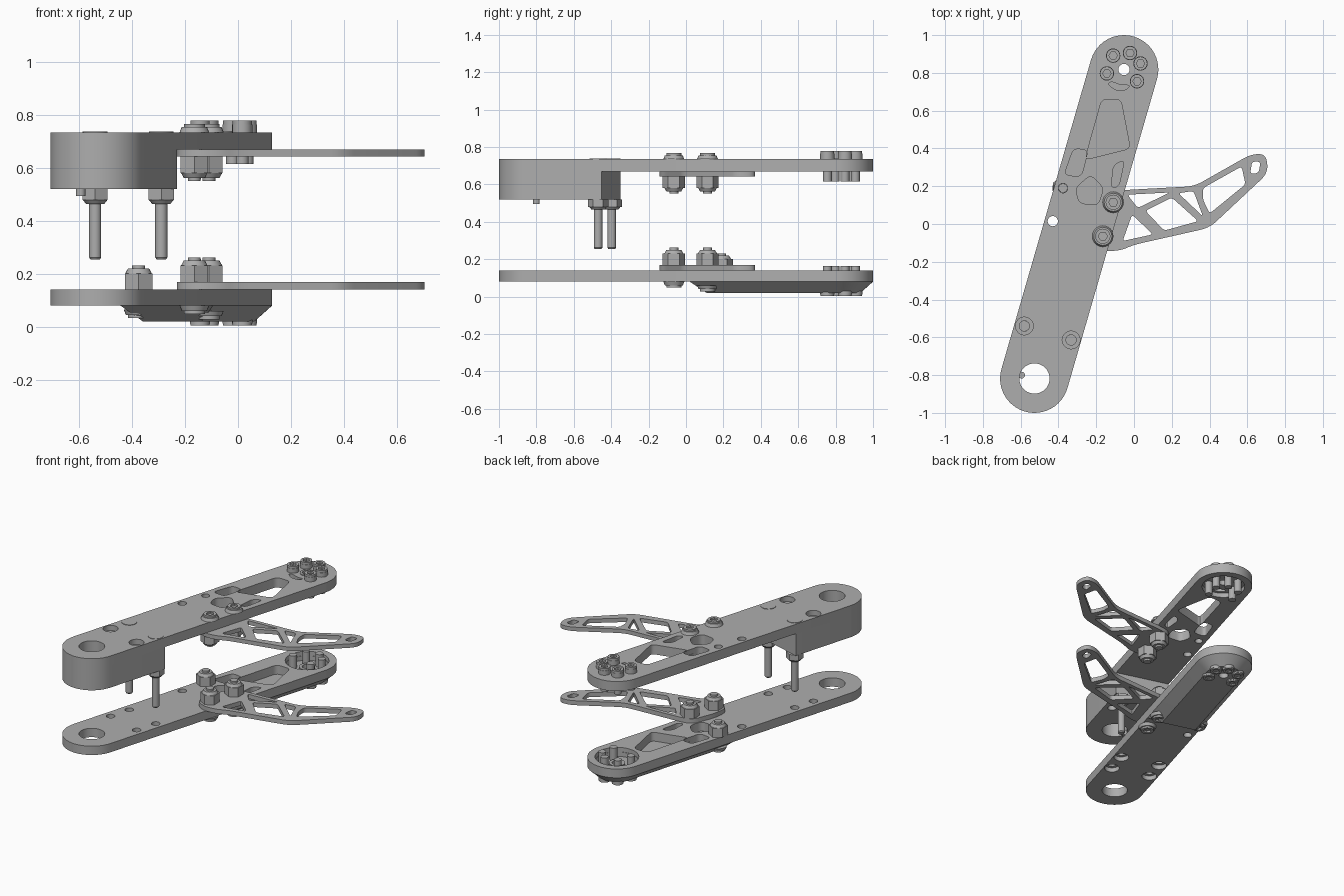
import bpy, bmesh
from math import sin, cos, pi, radians
from mathutils import Vector

cube = bpy.data.objects.get("Cube")
if cube:
    bpy.data.objects.remove(cube, do_unlink=True)

grey = bpy.data.materials.new("machined grey")
grey.use_nodes = True
grey.diffuse_color = (0.42, 0.42, 0.42, 1)
grey.node_tree.nodes["Principled BSDF"].inputs["Base Color"].default_value = (0.42, 0.42, 0.42, 1)

# Arm axis: u runs from the front pivot to the rear mount, v runs across
FRONT, REAR = Vector((-0.527, -0.818)), Vector((-0.053, 0.818))
LENGTH = (REAR - FRONT).length
ALONG = (REAR - FRONT).normalized()
ACROSS = Vector((ALONG.y, -ALONG.x))
R = 0.182


def activate(obj):
    bpy.ops.object.select_all(action='DESELECT')
    obj.select_set(True)
    bpy.context.view_layer.objects.active = obj


def finish(obj, name):
    obj.name = name
    obj.data.materials.clear()
    obj.data.materials.append(grey)
    activate(obj)
    bpy.ops.object.shade_smooth_by_angle(angle=radians(30))
    return obj


def circle(c, r, n=32):
    return [Vector((c[0] + r * cos(2 * pi * i / n), c[1] + r * sin(2 * pi * i / n))) for i in range(n)]


def rounded(points, r, steps=5):
    """Polygon with every corner replaced by a small curve."""
    pts, out = [Vector(p) for p in points], []
    for i, p in enumerate(pts):
        a, b = pts[i - 1] - p, pts[(i + 1) % len(pts)] - p
        a *= min(r / a.length, 0.45)
        b *= min(r / b.length, 0.45)
        for s in range(steps + 1):
            t = s / steps
            out.append(p + a * (1 - t) ** 2 + b * t ** 2)
    return out


def stadium(u0, u1, r, round_start=True, round_end=True, n=24):
    """Outline along the arm axis with round or square ends."""
    uv = []
    for u, start, is_round in ((u1, -pi / 2, round_end), (u0, pi / 2, round_start)):
        steps = n if is_round else 1
        for i in range(steps + 1):
            a = start + pi * i / steps
            uv.append((u + (r * cos(a) if is_round else 0), r * sin(a)))
    return [FRONT + ALONG * u + ACROSS * v for u, v in uv]


def plate(name, loops, z0, z1):
    """Flat part: the first loop is the outline, the others are holes."""
    curve = bpy.data.curves.new(name, 'CURVE')
    curve.dimensions, curve.fill_mode = '2D', 'BOTH'
    curve.extrude = (z1 - z0) / 2
    for loop in loops:
        spline = curve.splines.new('POLY')
        spline.points.add(len(loop) - 1)
        for point, p in zip(spline.points, loop):
            point.co = (p[0], p[1], 0, 1)
        spline.use_cyclic_u = True
    obj = bpy.data.objects.new(name, curve)
    bpy.context.collection.objects.link(obj)
    obj.location.z = (z0 + z1) / 2
    activate(obj)
    bpy.ops.object.convert(target='MESH')
    obj = bpy.context.object
    bm = bmesh.new()
    bm.from_mesh(obj.data)
    bmesh.ops.remove_doubles(bm, verts=bm.verts, dist=0.00001)
    bmesh.ops.recalc_face_normals(bm, faces=bm.faces)
    bm.to_mesh(obj.data)
    bm.free()
    return finish(obj, name)


def rod(name, c, z0, z1, r0, r1=None, sides=24):
    bpy.ops.mesh.primitive_cone_add(vertices=sides, radius1=r0, radius2=r0 if r1 is None else r1,
                                    depth=abs(z1 - z0), location=(c[0], c[1], (z0 + z1) / 2))
    return finish(bpy.context.object, name)


def span(name, c, z, up, a, b, r0, r1, sides=24):
    """Rod measured from surface z, pointing up (1) or down (-1)."""
    if up > 0:
        rod(name, c, z + a, z + b, r0, r1, sides)
    else:
        rod(name, c, z - b, z - a, r1, r0, sides)


def lock_nut(name, c, z, up):
    span(name, c, z, up, 0, 0.062, 0.06, 0.06, 6)
    span(name + "_collar", c, z, up, 0.062, 0.08, 0.05, 0.04)
    span(name + "_bolt_tip", c, z, up, 0, 0.092, 0.027, 0.024)


def button_head(name, c, z, up):
    span(name, c, z, up, 0, 0.02, 0.056, 0.048)
    lo, hi = sorted((z + up * 0.02, z + up * 0.032))
    plate(name + "_rim", [circle(c, 0.04), circle(c, 0.024, 6)], lo, hi)


# Pockets and holes shared by both arms
windows = [rounded(w, 0.03) for w in (
    [(-0.17, 0.66), (-0.07, 0.66), (-0.02, 0.4), (-0.26, 0.34)],
    [(-0.32, 0.4), (-0.24, 0.39), (-0.28, 0.25), (-0.37, 0.26)],
    [(-0.31, 0.19), (-0.23, 0.26), (-0.16, 0.19), (-0.19, 0.1), (-0.29, 0.11)],
    [(-0.11, 0.31), (-0.05, 0.34), (-0.08, 0.2), (-0.12, 0.19)])]
pivot = circle(FRONT, 0.08, 40)
side_hole = circle((-0.43, 0.015), 0.027)
sinks = [(-0.58, -0.54), (-0.333, -0.614)]
studs = [(-0.54, -0.397), (-0.29, -0.47)]
mounts = [(-0.11, 0.115), (-0.165, -0.065)]
third = (-0.376, 0.19)
motor_bolts = [REAR + 0.093 * Vector((cos(radians(a)), sin(radians(a)))) for a in (20, 70, 128, 193, 318)]
arm = stadium(0, LENGTH, R)
common = [arm, pivot, side_hole] + windows
wide = [circle(c, 0.047) for c in sinks]
narrow = [circle(c, 0.027) for c in sinks]
slot = rounded([(-0.14, 0.74), (-0.12, 0.755), (-0.07, 0.735), (-0.02, 0.735), (-0.04, 0.71), (-0.09, 0.705)], 0.02)
bore = circle(REAR, 0.03)
recess = circle(REAR, 0.135, 40)

# Upper arm: top skin, recessed lower layer, deep front block
plate("upper_arm_top", common + wide + [circle(third, 0.025), bore, slot], 0.7, 0.735)
plate("upper_arm_base", common + narrow + [circle(third, 0.025), recess], 0.67, 0.7)
plate("upper_front_block", [stadium(0, 0.434, R, True, False), pivot] + narrow, 0.52, 0.67)
plate("upper_bore_collar", [circle(REAR, 0.045), bore], 0.735, 0.74)
for c in sinks:
    rod("recessed_screw", c, 0.6, 0.69, 0.027)
for c in studs:
    rod("stud_cap", c, 0.73, 0.738, 0.047)
    rod("stud_nut", c, 0.48, 0.52, 0.055, sides=6)
    rod("stud_nut_collar", c, 0.465, 0.48, 0.035, 0.047)
    rod("stud_shaft", c, 0.262, 0.5, 0.023)
    rod("stud_tip", c, 0.255, 0.262, 0.018, 0.023)
rod("locating_pin", (-0.595, -0.8), 0.495, 0.53, 0.018)

# Lower arm: two layers, countersunk underneath
stud_holes = [circle(c, 0.027) for c in studs]
plate("lower_arm_top", common + narrow + stud_holes + [recess], 0.11, 0.14)
plate("lower_arm_base", common + wide + [circle(c, 0.047) for c in studs] + [circle(REAR, 0.132, 40)], 0.08, 0.11)

# Bevelled skid under the rear half of the lower arm
bm = bmesh.new()
rings = []
for outline, z in ((stadium(0.925, LENGTH, R, False), 0.08), (stadium(1.0, LENGTH, 0.115, False), 0.02)):
    rings.append([bm.verts.new((p.x, p.y, z)) for p in outline])
    bm.faces.new(rings[-1])
top, low = rings
for i in range(len(top)):
    bm.faces.new((top[i - 1], top[i], low[i], low[i - 1]))
bmesh.ops.recalc_face_normals(bm, faces=bm.faces)
mesh = bpy.data.meshes.new("skid")
bm.to_mesh(mesh)
bm.free()
skid = bpy.data.objects.new("skid", mesh)
bpy.context.collection.objects.link(skid)
cutter = rod("bore_cutter", REAR, -0.1, 0.3, 0.03, sides=32)
cutter.hide_render = True
cut = skid.modifiers.new("bore", 'BOOLEAN')
cut.operation, cut.object, cut.solver = 'DIFFERENCE', cutter, 'EXACT'
activate(skid)
bpy.ops.object.modifier_apply(modifier="bore")
bpy.data.objects.remove(cutter, do_unlink=True)
finish(skid, "skid")
plate("lower_bore_collar", [circle(REAR, 0.05), bore], 0.08, 0.1)

# Ring of socket bolts at the rear mount of each arm
for c in motor_bolts:
    rod("motor_bolt_head", c, 0.735, 0.765, 0.038)
    plate("motor_bolt_rim", [circle(c, 0.036), circle(c, 0.022, 6)], 0.765, 0.78)
    rod("motor_bolt_shaft", c, 0.615, 0.7, 0.024)
    rod("lower_motor_bolt_head", c, 0.012, 0.03, 0.038)
    plate("lower_motor_bolt_rim", [circle(c, 0.036), circle(c, 0.022, 6)], 0.004, 0.012)
    rod("lower_motor_bolt_shaft", c, 0.07, 0.165, 0.024)

# Truss bracket, one per arm
bracket = [rounded([(-0.16, 0.165), (-0.05, 0.18), (0.32, 0.2), (0.62, 0.37), (0.7, 0.37), (0.71, 0.27), (0.4, -0.02),
                    (0, -0.11), (-0.07, -0.14), (-0.16, -0.145), (-0.235, -0.1), (-0.225, 0)], 0.05)]
bracket += [rounded(h, 0.018) for h in (
    [(-0.035, 0.155), (0.19, 0.167), (0.02, 0.085)],
    [(0.2, 0.14), (0.34, 0.015), (0.16, -0.035), (0.06, 0.07)],
    [(-0.01, 0.05), (0.1, -0.055), (-0.06, -0.09)],
    [(0.235, 0.163), (0.315, 0.175), (0.365, 0.04)],
    [(0.365, 0.19), (0.57, 0.305), (0.59, 0.21), (0.4, 0.055), (0.365, 0.13)],
    [(0.625, 0.33), (0.67, 0.33), (0.66, 0.27), (0.615, 0.265)])]
plate("upper_bracket", bracket, 0.643, 0.67)
plate("lower_bracket", bracket, 0.14, 0.17)

# Bracket fasteners
for c, head_z in zip(mounts, (0.06, 0.08)):
    button_head("upper_bracket_bolt", c, 0.735, 1)
    lock_nut("upper_bracket_nut", c, 0.643, -1)
    button_head("lower_bracket_bolt", c, head_z, -1)
    lock_nut("lower_bracket_nut", c, 0.17, 1)
button_head("side_bolt", third, 0.065, -1)
lock_nut("side_nut", third, 0.14, 1)
